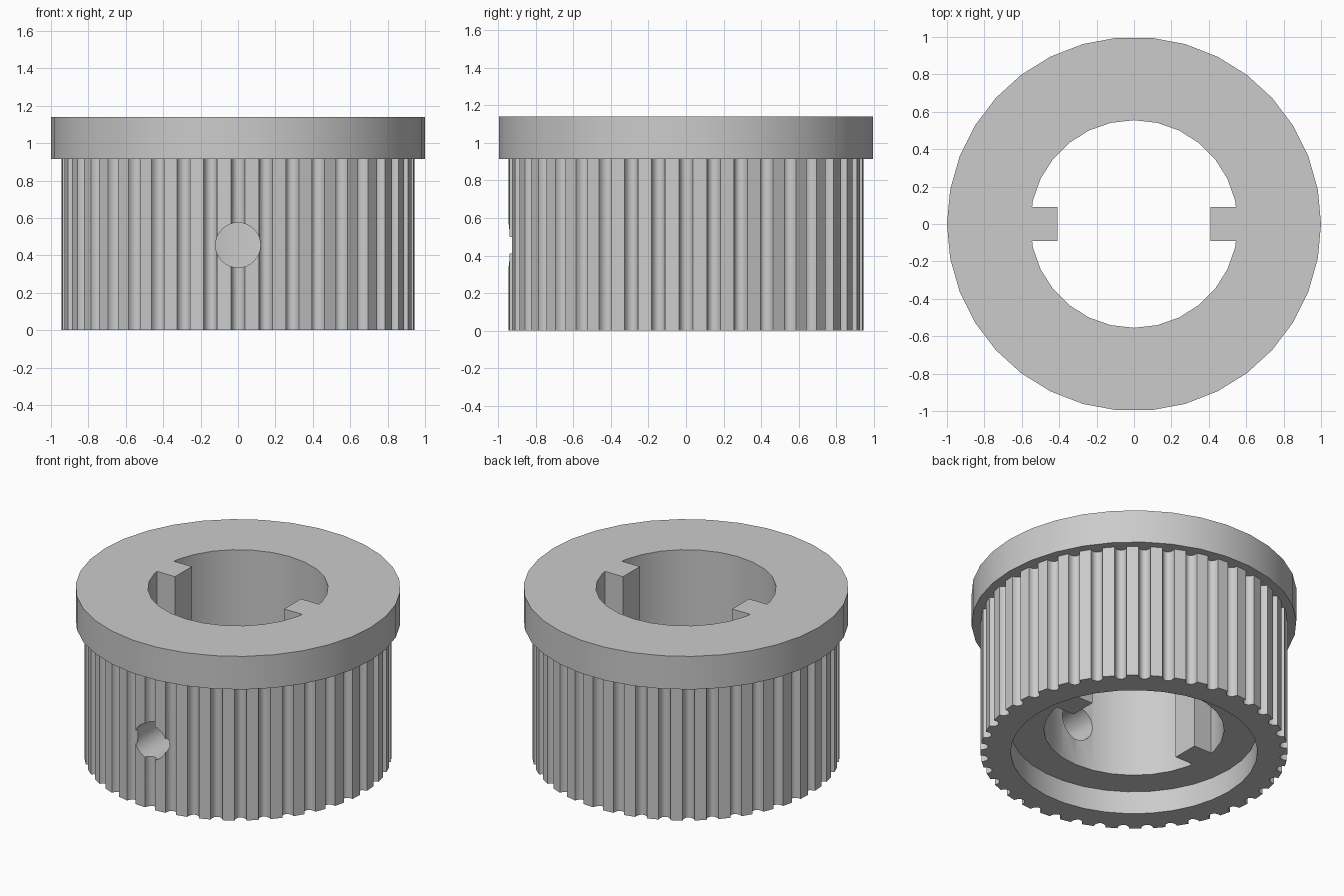
import bpy, bmesh
from math import sin, cos, pi, radians
from mathutils import Matrix

default = bpy.data.objects.get("Cube")
if default:
    bpy.data.objects.remove(default, do_unlink=True)

# One plain metal colour
metal = bpy.data.materials.new("grey metal")
metal.use_nodes = True
grey = (0.6, 0.6, 0.6, 1)
metal.diffuse_color = grey
metal.node_tree.nodes["Principled BSDF"].inputs["Base Color"].default_value = grey

BODY_TOP, TOP = 0.915, 1.14
TIP, BORE = 0.945, 0.555
RECESS, RECESS_TOP = 0.76, 0.155
TEETH = 40


def prism(name, outline, z0, z1):
    """Extrude a closed xy outline from z0 to z1."""
    bm = bmesh.new()
    face = bm.faces.new([bm.verts.new((x, y, z0)) for x, y in outline])
    new = bmesh.ops.extrude_face_region(bm, geom=[face])["geom"]
    bmesh.ops.translate(bm, vec=(0, 0, z1 - z0),
                        verts=[g for g in new if isinstance(g, bmesh.types.BMVert)])
    bmesh.ops.recalc_face_normals(bm, faces=bm.faces)
    mesh = bpy.data.meshes.new(name)
    bm.to_mesh(mesh)
    bm.free()
    mesh.materials.append(metal)
    obj = bpy.data.objects.new(name, mesh)
    bpy.context.collection.objects.link(obj)
    return obj


def circle(radius, sides):
    return [(radius * cos(2 * pi * i / sides), radius * sin(2 * pi * i / sides))
            for i in range(sides)]


def activate(obj):
    bpy.ops.object.select_all(action="DESELECT")
    obj.select_set(True)
    bpy.context.view_layer.objects.active = obj


def cut(obj, cutter):
    activate(obj)
    mod = obj.modifiers.new("cut", "BOOLEAN")
    mod.operation = "DIFFERENCE"
    mod.solver = "EXACT"
    mod.object = cutter
    bpy.ops.object.modifier_apply(modifier=mod.name)
    bpy.data.objects.remove(cutter, do_unlink=True)


def toothed_outline(steps=8, depth=0.045):
    """Flat-topped teeth separated by rounded grooves."""
    pts = []
    half = pi / TEETH / 2
    for t in range(TEETH):
        mid = 2 * pi * t / TEETH
        for k in range(steps + 1):
            s = pi * k / steps
            a = mid - half * cos(s)
            r = TIP - depth * sin(s)
            pts.append((r * cos(a), r * sin(a)))
    return pts


# Toothed body with bore, underside recess and front screw hole
body = prism("toothed_body", toothed_outline(), 0, BODY_TOP)
cut(body, prism("bore_cutter", circle(BORE, 28), -0.2, TOP + 0.2))
cut(body, prism("recess_cutter", circle(RECESS, 34), -0.2, RECESS_TOP))
screw = prism("screw_hole_cutter", circle(0.12, 32), 0.4, 1.1)
screw.data.transform(Matrix.Translation((0, 0, 0.455)) @ Matrix.Rotation(radians(90), 4, "X"))
cut(body, screw)

# Flange ring on top
flange = prism("flange", circle(1, 34), BODY_TOP, TOP)
cut(flange, prism("flange_bore_cutter", circle(BORE, 28), 0.5, TOP + 0.2))

# Two drive keys inside the bore, running its full height
keys = []
for name, side in (("left_key", 1), ("right_key", -1)):
    outline = [(side * x, y) for x, y in
               ((0.41, -0.09), (0.57, -0.09), (0.57, 0.09), (0.41, 0.09))]
    keys.append(prism(name, outline, RECESS_TOP, TOP))

for obj in [body, flange] + keys:
    activate(obj)
    bpy.ops.object.shade_smooth_by_angle(angle=radians(30))
